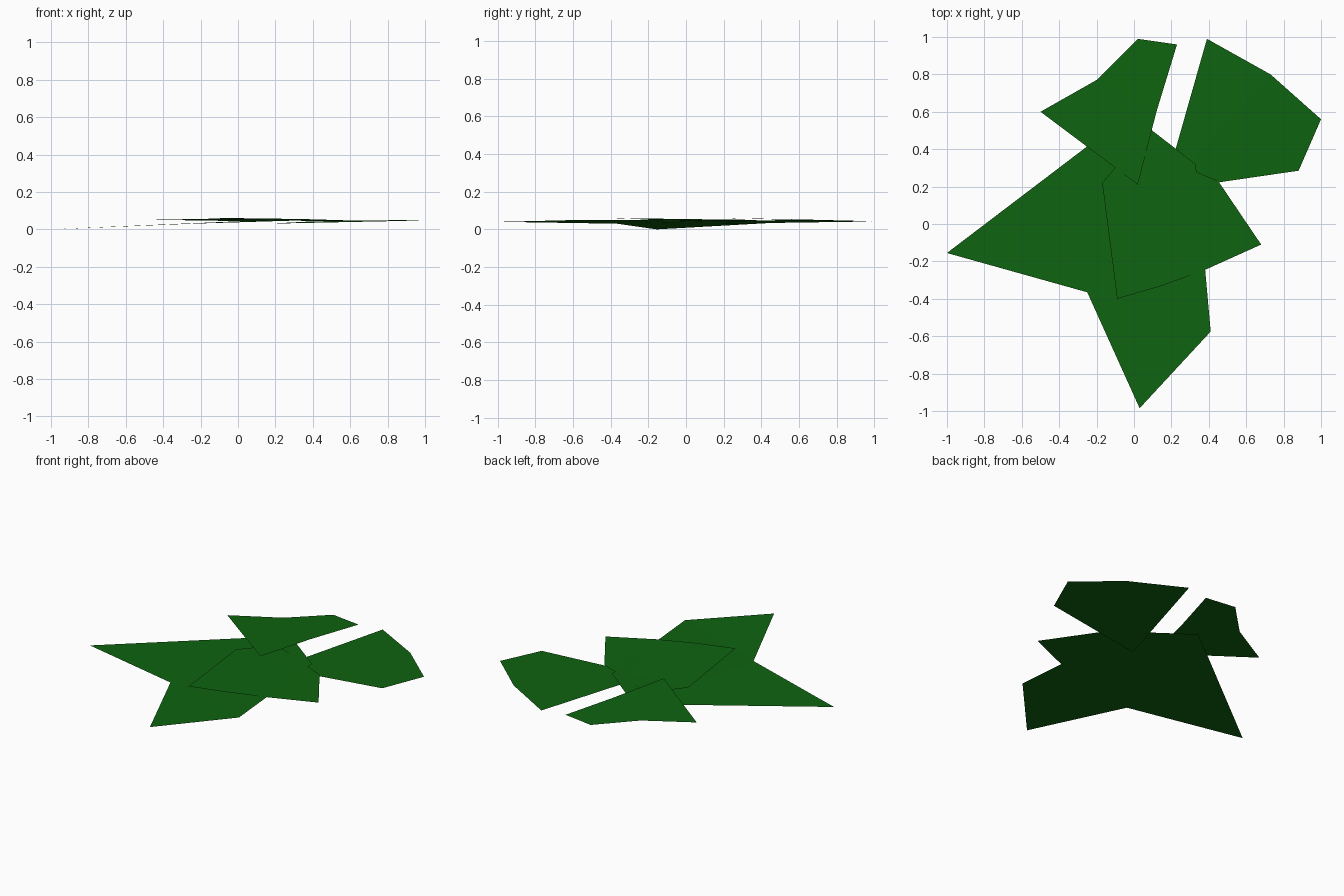
import bpy, bmesh

green = bpy.data.materials.new("leaf_green")
green.diffuse_color = (0.0045, 0.125, 0.005, 1)


def leaf(name, pts, faces=None):
    """Paper-thin leaf from an outline (counter-clockwise, seen from above)."""
    bm = bmesh.new()
    vs = [bm.verts.new(p) for p in pts]
    for f in faces or [range(len(pts))]:
        bm.faces.new([vs[i] for i in f])
    bmesh.ops.triangulate(bm, faces=bm.faces[:])
    for f in bm.faces:
        if f.normal.z < 0:
            f.normal_flip()
    me = bpy.data.meshes.new(name)
    bm.to_mesh(me)
    bm.free()
    me.materials.append(green)
    ob = bpy.data.objects.new(name, me)
    bpy.context.collection.objects.link(ob)


# large lower leaf: left lobe and front lobe folded along a shared crease
leaf("main_leaf", [
    (-1.0, -0.155, 0.0), (-0.25, -0.365, 0.030), (0.03, -0.985, 0.040),
    (0.41, -0.575, 0.050), (0.33, 0.32, 0.050), (-0.02, 0.59, 0.042)],
    [(0, 1, 4, 5), (1, 2, 3, 4)])

# right leaf lying across the middle
leaf("right_leaf", [
    (-0.09, -0.40, 0.060), (0.15, -0.33, 0.058), (0.38, -0.245, 0.054),
    (0.68, -0.11, 0.045), (0.45, 0.23, 0.044), (0.33, 0.28, 0.046),
    (0.0, 0.42, 0.050), (-0.17, 0.22, 0.052)])

# back leaf, on top
leaf("back_leaf", [
    (0.02, 0.21, 0.060), (0.12, 0.60, 0.053), (0.23, 0.96, 0.044),
    (0.02, 0.99, 0.043), (-0.20, 0.77, 0.048), (-0.50, 0.60, 0.050)])

# back right leaf, tucked underneath
leaf("back_right_leaf", [
    (0.16, 0.18, 0.030), (0.88, 0.285, 0.045), (1.0, 0.56, 0.050),
    (0.73, 0.80, 0.048), (0.39, 0.99, 0.042)])
